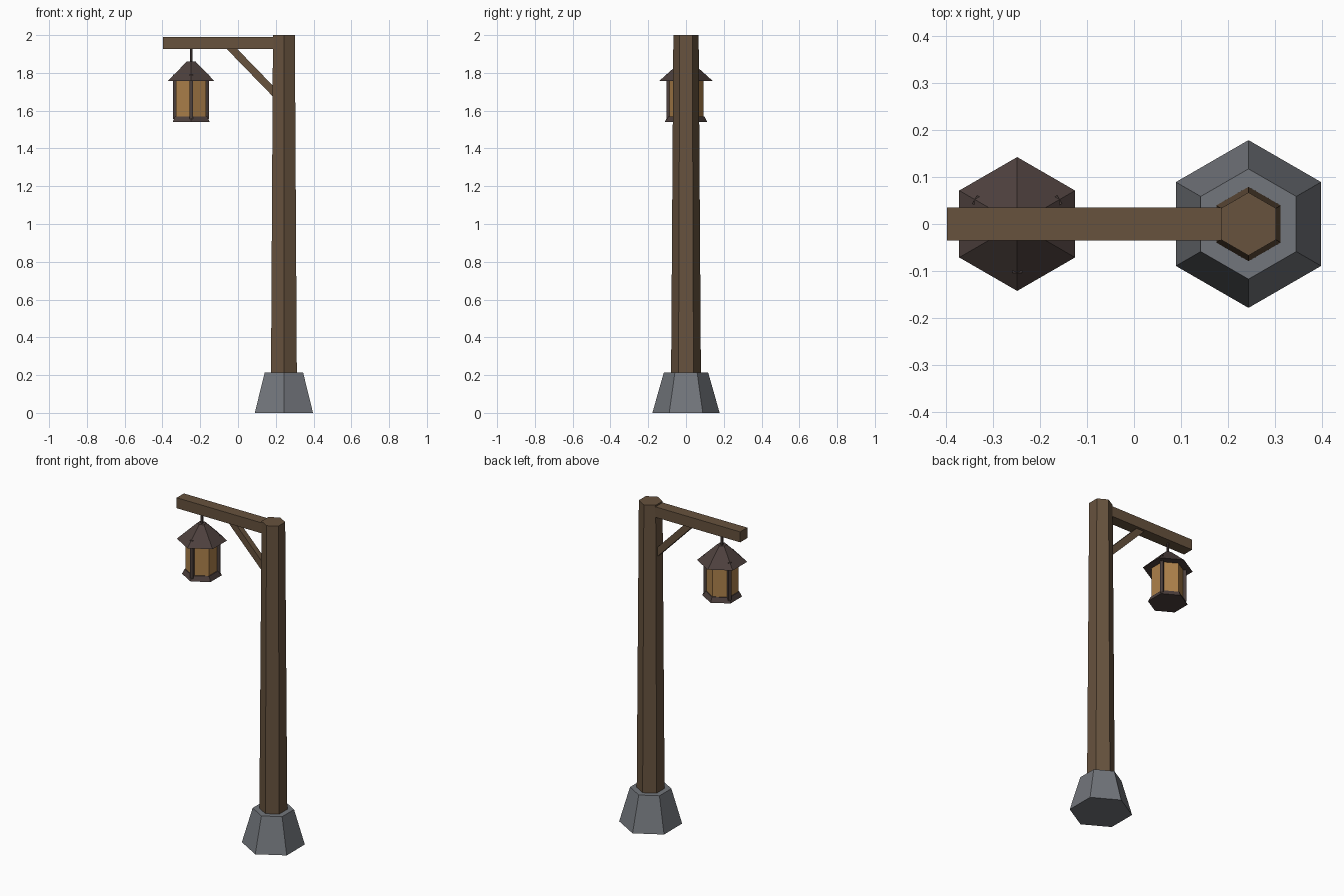
import bpy, math
from mathutils import Vector

if "Cube" in bpy.data.objects:
    bpy.data.objects.remove(bpy.data.objects["Cube"])


def material(name, rgb):
    m = bpy.data.materials.new(name)
    m.diffuse_color = (*rgb, 1)
    m.use_nodes = True
    m.node_tree.nodes["Principled BSDF"].inputs["Base Color"].default_value = m.diffuse_color
    return m


WOOD = material("wood", (0.135, 0.085, 0.048))
METAL = material("dark_metal", (0.075, 0.052, 0.047))
GLASS = material("amber_glass", (0.42, 0.22, 0.07))
STONE = material("stone", (0.17, 0.18, 0.20))


def hexa(name, x, z0, z1, r0, r1, mat, sides=6):
    """Tapered prism with corners pointing along +-y."""
    bpy.ops.mesh.primitive_cone_add(vertices=sides, radius1=r0, radius2=r1, depth=z1 - z0,
                                    location=(x, 0, (z0 + z1) / 2))
    o = bpy.context.object
    o.name = name
    o.data.materials.append(mat)
    return o


def box(name, centre, size, mat, rot=(0, 0, 0)):
    bpy.ops.mesh.primitive_cube_add(size=1, location=centre, rotation=rot)
    o = bpy.context.object
    o.name = name
    o.scale = size
    o.data.materials.append(mat)
    return o


POST_X, LAMP_X = 0.243, -0.248

# Stone foot and wooden post
hexa("stone_base", POST_X, 0, 0.215, 0.178, 0.117, STONE)
hexa("post", POST_X, 0.2, 2.0, 0.079, 0.067, WOOD)

# Arm and diagonal brace
box("arm", (-0.0985, 0, 1.958), (0.597, 0.07, 0.065), WOOD)
a, b = Vector((-0.045, 0, 1.94)), Vector((0.2, 0, 1.688))
d = b - a
box("brace", (a + b) / 2, (d.length, 0.036, 0.04), WOOD, (0, math.atan2(-d.z, d.x), 0))

# Lantern: hanger, roof, glass, bottom plate
hexa("hanger", LAMP_X, 1.85, 1.93, 0.008, 0.008, METAL)
hexa("lantern_roof", LAMP_X, 1.757, 1.86, 0.142, 0.027, METAL)
hexa("lantern_glass", LAMP_X, 1.555, 1.765, 0.092, 0.092, GLASS)
hexa("lantern_floor", LAMP_X, 1.54, 1.57, 0.113, 0.098, METAL)

# Corner bars, poking slightly through the roof
for i in range(3):
    t = math.radians(-90 + 120 * i)
    box("lantern_bar_%d" % (i + 1), (LAMP_X + 0.094 * math.cos(t), 0.094 * math.sin(t), 1.673),
        (0.02, 0.02, 0.236), METAL, (0, 0, t))
